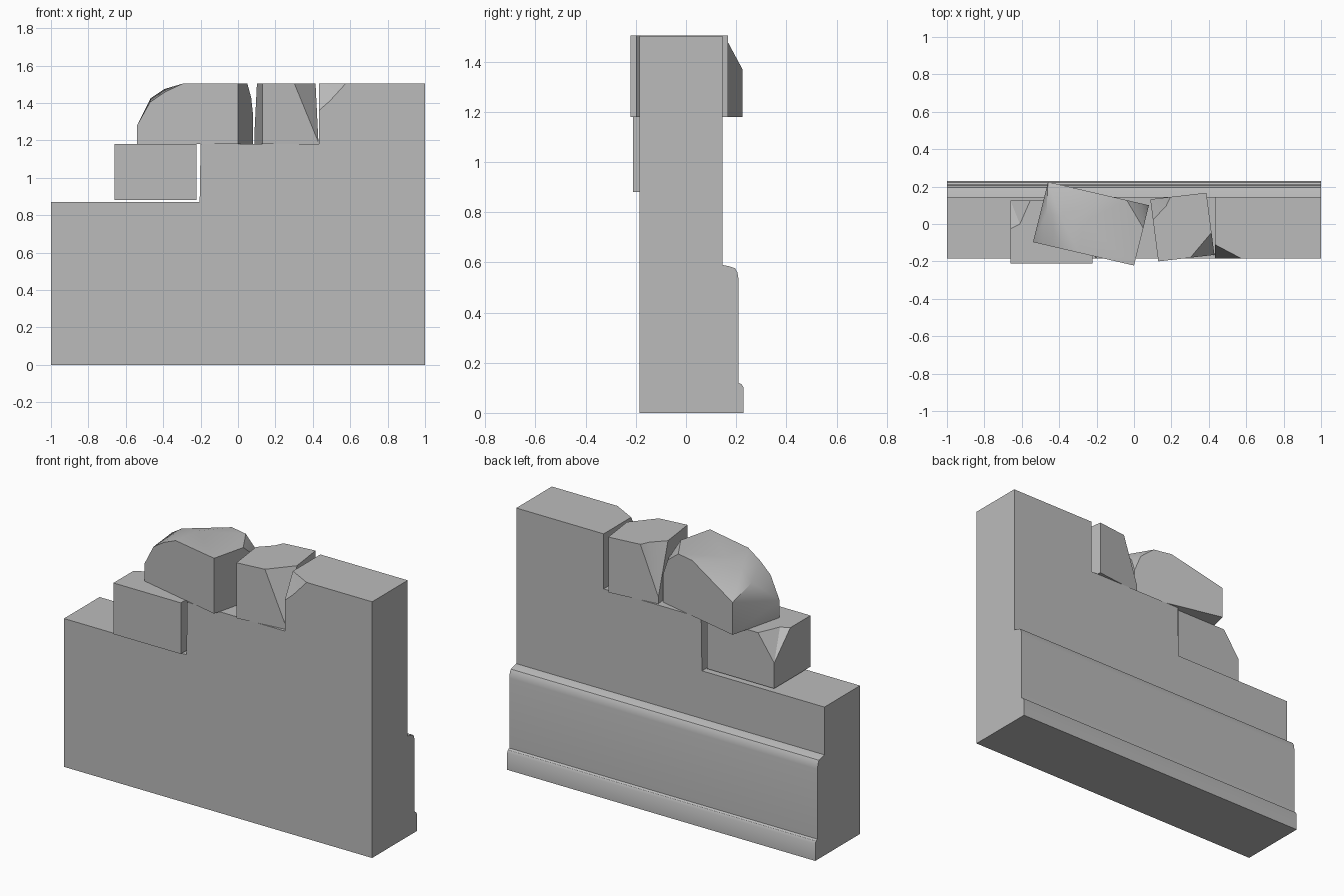
import bpy, bmesh, math
from mathutils import Vector

if "Cube" in bpy.data.objects:
    bpy.data.objects.remove(bpy.data.objects["Cube"])

stone = bpy.data.materials.new("grey_stone")
stone.use_nodes = True
GREY = (0.5, 0.5, 0.5, 1)
stone.diffuse_color = GREY
stone.node_tree.nodes["Principled BSDF"].inputs["Base Color"].default_value = GREY


def finish(name, bm):
    """Turn a bmesh into a stone object."""
    bmesh.ops.recalc_face_normals(bm, faces=bm.faces)
    mesh = bpy.data.meshes.new(name)
    bm.to_mesh(mesh)
    bm.free()
    mesh.materials.append(stone)
    obj = bpy.data.objects.new(name, mesh)
    bpy.context.collection.objects.link(obj)
    return obj


def prism(name, outline, start, depth):
    """Extrude a closed outline, given as 3D points, along depth."""
    bm = bmesh.new()
    face = bm.faces.new([bm.verts.new(Vector(p) + Vector(start)) for p in outline])
    new = bmesh.ops.extrude_face_region(bm, geom=[face])["geom"]
    bmesh.ops.translate(bm, vec=depth, verts=[v for v in new if isinstance(v, bmesh.types.BMVert)])
    return finish(name, bm)


def hull(name, points):
    """Convex stone around a few corner points."""
    bm = bmesh.new()
    for p in points:
        bm.verts.new(p)
    res = bmesh.ops.convex_hull(bm, input=bm.verts)
    bmesh.ops.delete(bm, geom=[g for g in res["geom_interior"] if isinstance(g, bmesh.types.BMVert)],
                     context='VERTS')
    bmesh.ops.dissolve_limit(bm, angle_limit=math.radians(1), verts=bm.verts, edges=bm.edges)
    return finish(name, bm)


def chip(obj, points):
    """Break a corner off: the points bound the bite, the last lies outside."""
    cutter = hull("chip_cutter", points)
    cutter.hide_render = True
    mod = obj.modifiers.new("chip", 'BOOLEAN')
    mod.operation, mod.solver, mod.object = 'DIFFERENCE', 'EXACT', cutter
    bpy.context.view_layer.objects.active = obj
    bpy.ops.object.modifier_apply(modifier=mod.name)
    bpy.data.objects.remove(cutter)


def slanted(origin, along, across):
    """Map block fractions (t along, s across) and height to a point."""
    return lambda t, s, z: (origin[0] + t * along[0] + s * across[0],
                            origin[1] + t * along[1] + s * across[1], z)


LEDGE, TOP = 1.18, 1.505

# Stepped wall
steps = [(-1, 0), (1, 0), (1, 1.503), (0.433, 1.503), (0.433, LEDGE),
         (-0.2, LEDGE), (-0.205, 0.87), (-1, 0.87)]
wall = prism("wall", [(x, 0, z) for x, z in steps], (0, -0.185, 0), (0, 0.33, 0))
chip(wall, [(0.433, -0.11, 1.503), (0.49, -0.15, 1.503), (0.575, -0.185, 1.503),
            (0.433, -0.185, 1.36), (0.49, -0.185, 1.41), (0.40, -0.22, 1.54)])

# Rounded plinth along the back
section = [(0.145, 0), (0.23, 0), (0.23, 0.1), (0.222, 0.114), (0.21, 0.12), (0.21, 0.53),
           (0.205, 0.56), (0.195, 0.577), (0.17, 0.585), (0.145, 0.59)]
plinth = prism("back_plinth", [(0, y, z) for y, z in section], (-1, 0, 0), (2, 0, 0))

# Low loose block, with its back corner bitten off
low = hull("low_block", [(x, y, z) for x in (-0.66, -0.223) for y in (-0.212, 0.125)
                         for z in (0.88, LEDGE)])
chip(low, [(-0.66, -0.025, LEDGE), (-0.61, 0, LEDGE), (-0.555, 0.125, LEDGE),
           (-0.66, 0.125, 1.03), (-0.70, 0.165, 1.22)])

# Large tilted block, worn round at one end
at = slanted((-0.54, -0.097), (0.54, -0.125), (0.08, 0.322))
front = [(0, 1.28), (0.13, 1.405), (0.28, 1.46), (0.45, 1.503), (1, TOP)]
back = [(0, 1.37), (0.27, 1.43), (0.5, 1.483), (0.58, TOP), (0.78, TOP), (0.93, 1.44), (1, 1.34)]
corners = [at(t, s, LEDGE) for t in (0, 1) for s in (0, 1)]
crown = [at(0.06, 0.5, 1.425), at(0.2, 0.5, 1.475), at(0.43, 0.5, TOP),
         at(1, 0.62, TOP), at(1, 0.88, 1.43)]
large = hull("large_block", corners + crown + [at(t, 0, z) for t, z in front]
             + [at(t, 1, z) for t, z in back])

# Upright block with two broken corners
at = slanted((0.13, -0.2), (0.3, 0.035), (-0.043, 0.332))
upright = hull("upright_block", [at(t, s, z) for t in (0, 1) for s in (0, 1) for z in (LEDGE, TOP)])
chip(upright, [at(0.57, 0, TOP), at(0.87, 0.16, TOP), at(1, 0.36, TOP), at(0.8, 0, 1.36),
               at(1, 0.13, 1.36), at(1, 0, 1.19), at(1.15, -0.15, 1.55)])
chip(upright, [at(0, 0.67, TOP), at(0.26, 0.86, TOP), at(0.36, 1, TOP), at(0.14, 1, 1.38),
               at(0, 0.86, 1.38), at(0, 1, 1.22), at(-0.15, 1.15, 1.55)])

# Smooth worn surfaces, keep edges sharp
bpy.ops.object.select_all(action='DESELECT')
for obj in (wall, plinth, low, large, upright):
    obj.select_set(True)
bpy.context.view_layer.objects.active = wall
bpy.ops.object.shade_smooth_by_angle(angle=math.radians(30))
